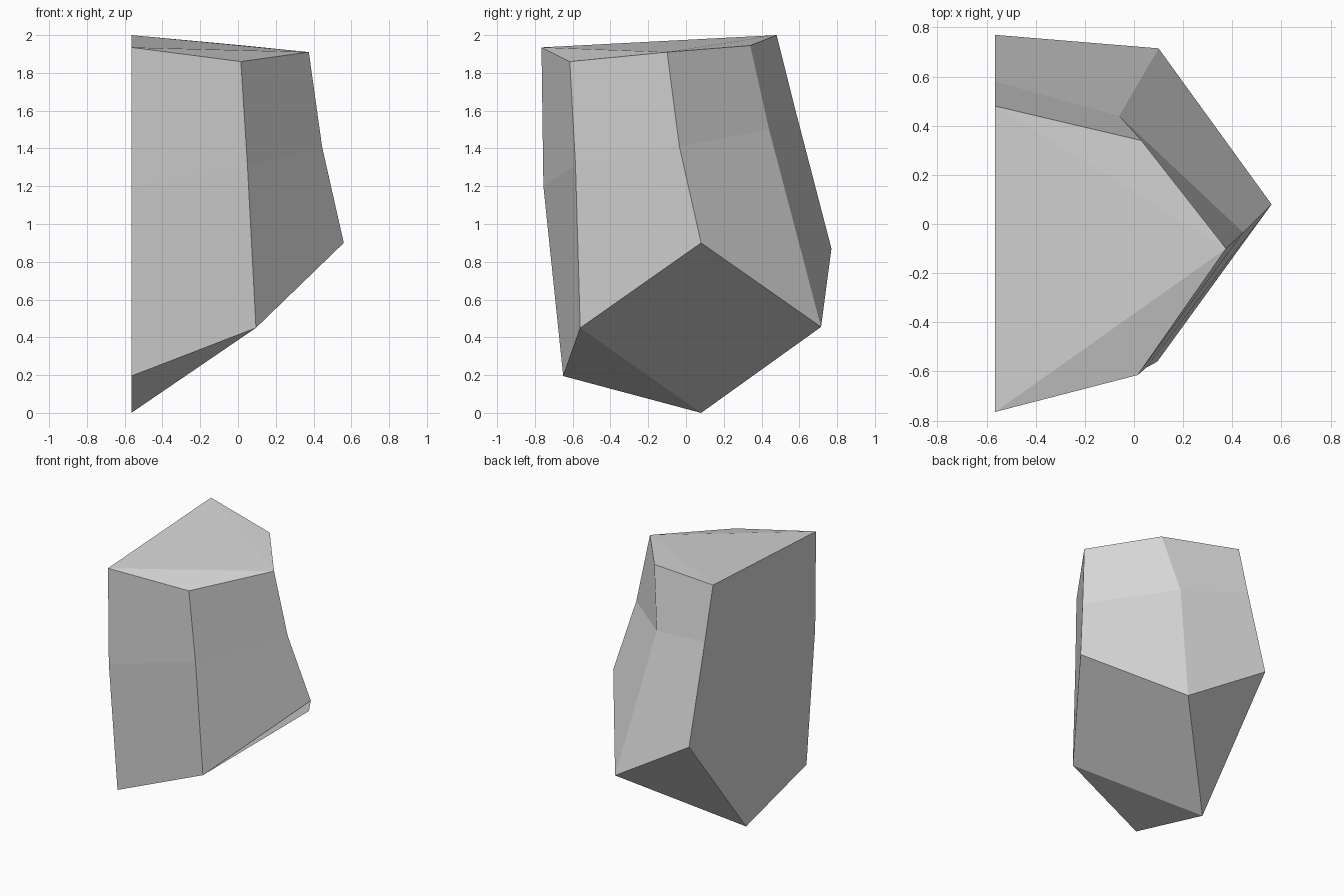
import bpy
import bmesh

# Remove the default object
default_cube = bpy.data.objects.get("Cube")
if default_cube:
    bpy.data.objects.remove(default_cube, do_unlink=True)


def make_material(name, value):
    material = bpy.data.materials.new(name)
    material.use_nodes = True
    colour = (value, value, value, 1.0)
    material.diffuse_color = colour
    material.node_tree.nodes["Principled BSDF"].inputs["Base Color"].default_value = colour
    return material


# The flat cut side of the rock lies on this plane
CUT = -0.565

# Open rings running from the front of the cut side round to its back
rim = [(CUT, -0.765, 1.935), (0.015, -0.615, 1.86), (0.375, -0.1, 1.91),
       (0.03, 0.34, 1.945), (CUT, 0.48, 2.0)]
waist = [(CUT, -0.755, 1.2), (0.05, -0.585, 1.31), (0.445, -0.035, 1.41),
         (-0.06, 0.44, 1.5), (CUT, 0.58, 1.6)]
skirt = [(CUT, -0.65, 0.195), (0.095, -0.56, 0.45), (0.56, 0.08, 0.9),
         (0.1, 0.715, 0.455), (CUT, 0.77, 0.87)]
foot_point = (CUT, 0.08, 0.0)

bm = bmesh.new()
rings = [[bm.verts.new(point) for point in ring] for ring in (rim, waist, skirt)]
foot = bm.verts.new(foot_point)
top, middle, bottom = rings

# Side facets between neighbouring rings
for upper, lower in zip(rings, rings[1:]):
    for i in range(len(upper) - 1):
        bm.faces.new((upper[i], lower[i], lower[i + 1], upper[i + 1]))

# Top facets, split along the slight creases
front, front_corner, side, back_corner, back = top
for facet in ((front, front_corner, side), (front, side, back), (side, back_corner, back)):
    bm.faces.new(facet)

# Underside facets meeting at the foot
front, front_corner, side, back_corner, back = bottom
for facet in ((front, foot, front_corner),
              (front_corner, foot, back_corner, side),
              (back_corner, foot, back)):
    bm.faces.new(facet)

# Flat cut side
bm.faces.new([ring[0] for ring in rings] + [foot] + [ring[-1] for ring in reversed(rings)])

bmesh.ops.recalc_face_normals(bm, faces=bm.faces)
mesh = bpy.data.meshes.new("rock")
bm.to_mesh(mesh)
bm.free()

# Flat shaded stone
mesh.materials.append(make_material("light grey stone", 0.68))
rock = bpy.data.objects.new("rock", mesh)
bpy.context.collection.objects.link(rock)
